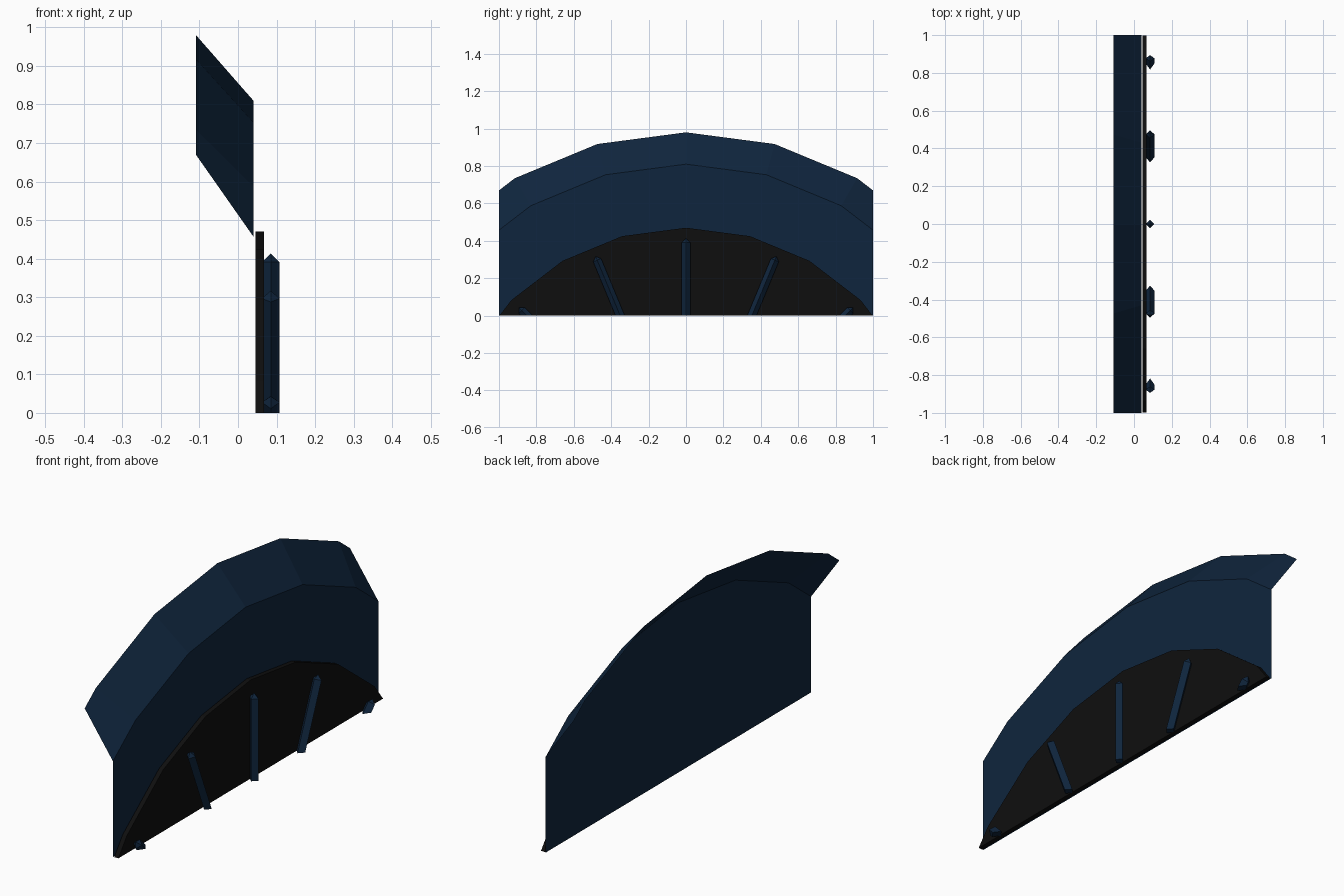
import bpy, bmesh, math
from mathutils import Matrix, Vector

if "Cube" in bpy.data.objects:
    bpy.data.objects.remove(bpy.data.objects["Cube"])

CZ = -0.85  # common centre height of all arcs


def material(name, rgb):
    m = bpy.data.materials.new(name)
    m.diffuse_color = (*rgb, 1)
    m.use_nodes = True
    m.node_tree.nodes["Principled BSDF"].inputs["Base Color"].default_value = m.diffuse_color
    return m


BLUE = material("dark navy", (0.0048, 0.0185, 0.047))
BLACK = material("near black", (0.0045, 0.0045, 0.0045))


def arc(r, x):
    return [Vector((x, r * math.sin(math.radians(a)), CZ + r * math.cos(math.radians(a))))
            for a in range(-60, 61, 15)]


def clip(bm, co, no, fill):
    # remove everything on the side the normal points to
    geom = bm.verts[:] + bm.edges[:] + bm.faces[:]
    cut = bmesh.ops.bisect_plane(bm, geom=geom, plane_co=co, plane_no=no, clear_outer=True)
    if fill:
        edges = [e for e in cut["geom_cut"] if isinstance(e, bmesh.types.BMEdge)]
        if edges:
            bmesh.ops.holes_fill(bm, edges=edges)


def finish(bm, name, mat, fill=True):
    clip(bm, (0, 1, 0), (0, 1, 0), fill)
    clip(bm, (0, -1, 0), (0, -1, 0), fill)
    clip(bm, (0, 0, 0), (0, 0, -1), fill)
    bmesh.ops.recalc_face_normals(bm, faces=bm.faces[:])
    me = bpy.data.meshes.new(name)
    bm.to_mesh(me)
    bm.free()
    me.materials.append(mat)
    ob = bpy.data.objects.new(name, me)
    bpy.context.collection.objects.link(ob)
    return ob


# Thin back wall with the sloping flared rim
bm = bmesh.new()
inner = [bm.verts.new(p) for p in arc(1.66, 0.04)]
outer = [bm.verts.new(p) for p in arc(1.83, -0.109)]
bm.faces.new(inner + [bm.verts.new((0.04, 0, CZ))])
for i in range(len(inner) - 1):
    bm.faces.new((inner[i], outer[i], outer[i + 1], inner[i + 1]))
finish(bm, "flared_wall", BLUE, fill=False)

# Black arched panel standing just in front of the wall
bm = bmesh.new()
pts = arc(1.32, 0.045) + [Vector((0.045, 0, CZ))]
face = bm.faces.new([bm.verts.new(p) for p in pts])
ext = bmesh.ops.extrude_face_region(bm, geom=[face], use_keep_orig=True)
bmesh.ops.translate(bm, vec=(0.022, 0, 0),
                    verts=[g for g in ext["geom"] if isinstance(g, bmesh.types.BMVert)])
finish(bm, "arched_panel", BLACK)

# Radiating diamond-section ribs with pointed tips, cut off at the base
R_TIP, HALF = 1.263, 0.023
for n, deg in enumerate((-45, -22.5, 0, 22.5, 45)):
    bm = bmesh.new()
    corners = [(HALF, 0), (0, HALF), (-HALF, 0), (0, -HALF)]
    low = [bm.verts.new((x, y, 0.6)) for x, y in corners]
    high = [bm.verts.new((x, y, R_TIP - 0.022)) for x, y in corners]
    tip = bm.verts.new((0, 0, R_TIP))
    bm.faces.new(low[::-1])
    for i in range(4):
        j = (i + 1) % 4
        bm.faces.new((low[i], low[j], high[j], high[i]))
        bm.faces.new((high[i], high[j], tip))
    bm.transform(Matrix.Translation((0.085, 0, CZ)) @ Matrix.Rotation(-math.radians(deg), 4, 'X'))
    finish(bm, f"rib_{n + 1}", BLUE)
